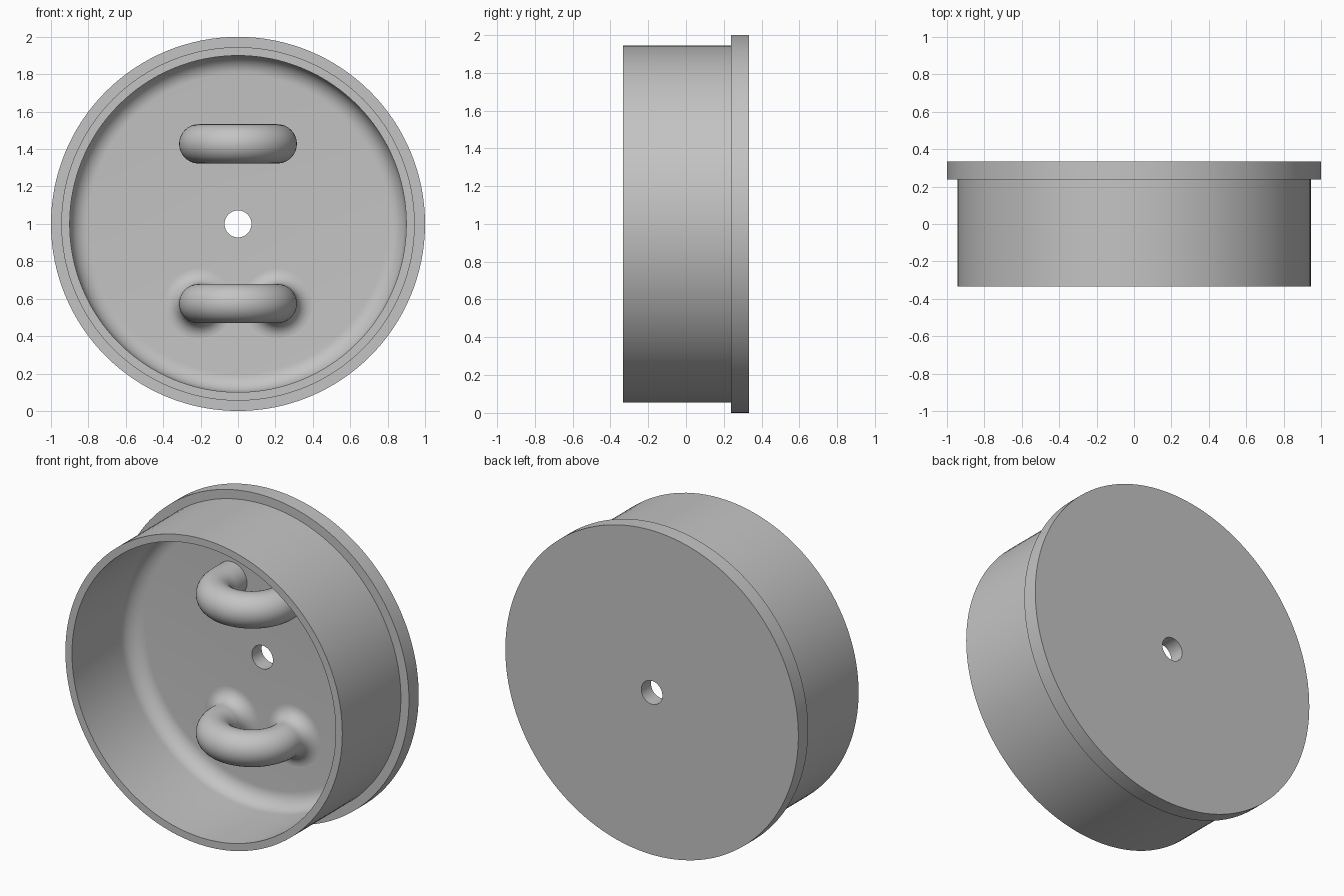
import bpy, bmesh
from math import sin, cos, pi, radians
from mathutils import Vector

if "Cube" in bpy.data.objects:
    bpy.data.objects.remove(bpy.data.objects["Cube"])

# Single plain grey material
grey = bpy.data.materials.new("plain grey")
grey.use_nodes = True
colour = (0.55, 0.55, 0.55, 1)
grey.diffuse_color = colour
grey.node_tree.nodes["Principled BSDF"].inputs["Base Color"].default_value = colour

HALF, FLOOR, CENTRE = 0.333, 0.238, 1.0
TUBE, BEND, LEG = 0.105, 0.21, 0.1


def loft(name, rings, closed=False):
    """Bridge equal rings of points into a smooth surface."""
    bm = bmesh.new()
    loops = [[bm.verts.new(p) for p in ring] for ring in rings]
    pairs = list(zip(loops, loops[1:]))
    if closed:
        pairs.append((loops[-1], loops[0]))
    for a, b in pairs:
        n = len(a)
        for i in range(n):
            j = (i + 1) % n
            bm.faces.new((a[i], a[j], b[j], b[i]))
    bmesh.ops.recalc_face_normals(bm, faces=bm.faces)
    mesh = bpy.data.meshes.new(name)
    bm.to_mesh(mesh)
    bm.free()
    mesh.materials.append(grey)
    obj = bpy.data.objects.new(name, mesh)
    bpy.context.collection.objects.link(obj)
    bpy.ops.object.select_all(action="DESELECT")
    obj.select_set(True)
    bpy.context.view_layer.objects.active = obj
    bpy.ops.object.shade_smooth_by_angle(angle=radians(35))
    return obj


def circle(centre, u, v, r, n):
    return [centre + r * (u * cos(2 * pi * i / n) + v * sin(2 * pi * i / n))
            for i in range(n)]


def lathe(name, profile, x, z, n, closed):
    """Turn (radius, y) points around an axis running front to back."""
    rings = [circle(Vector((x, y, z)), Vector((1, 0, 0)), Vector((0, 0, 1)), r, n)
             for r, y in profile]
    return loft(name, rings, closed)


def fillet(r, y, size, sign, steps=10):
    """Quarter-round from a wall of radius r down to the floor at y."""
    arc = [pi / 2 * i / steps for i in range(steps + 1)]
    return [(r + sign * size * (1 - cos(a)), y - size * (1 - sin(a))) for a in arc]


# Flanged cup with a rounded inner corner and a central through hole
HOLE = 0.072
cup = [(HOLE, HALF), (1, HALF), (1, FLOOR), (0.945, FLOOR), (0.945, -HALF),
       (0.9, -HALF)] + fillet(0.9, FLOOR, 0.1, -1) + [(HOLE, FLOOR)]
lathe("flanged_cup", cup, 0, CENTRE, 128, True)


# U-shaped handles: straight legs joined by a half-round bend
def handle(name, z):
    side = Vector((0, 0, 1))
    bend_y = FLOOR - LEG
    stations = [(-BEND, FLOOR + 0.02, 0)]
    for i in range(33):
        a = pi * i / 32
        stations.append((-BEND * cos(a), bend_y - BEND * sin(a), a))
    stations.append((BEND, FLOOR + 0.02, pi))
    rings = [circle(Vector((x, y, z)), Vector((cos(a), sin(a), 0)), side, TUBE, 32)
             for x, y, a in stations]
    return loft(name, rings)


handle("upper_handle", CENTRE + 0.428)
handle("lower_handle", CENTRE - 0.426)

# Flared feet blending the lower handle into the floor
for label, x in (("left", BEND), ("right", -BEND)):
    lathe("lower_handle_foot_" + label, fillet(TUBE, FLOOR, 0.08, 1),
          x, CENTRE - 0.426, 32, False)
